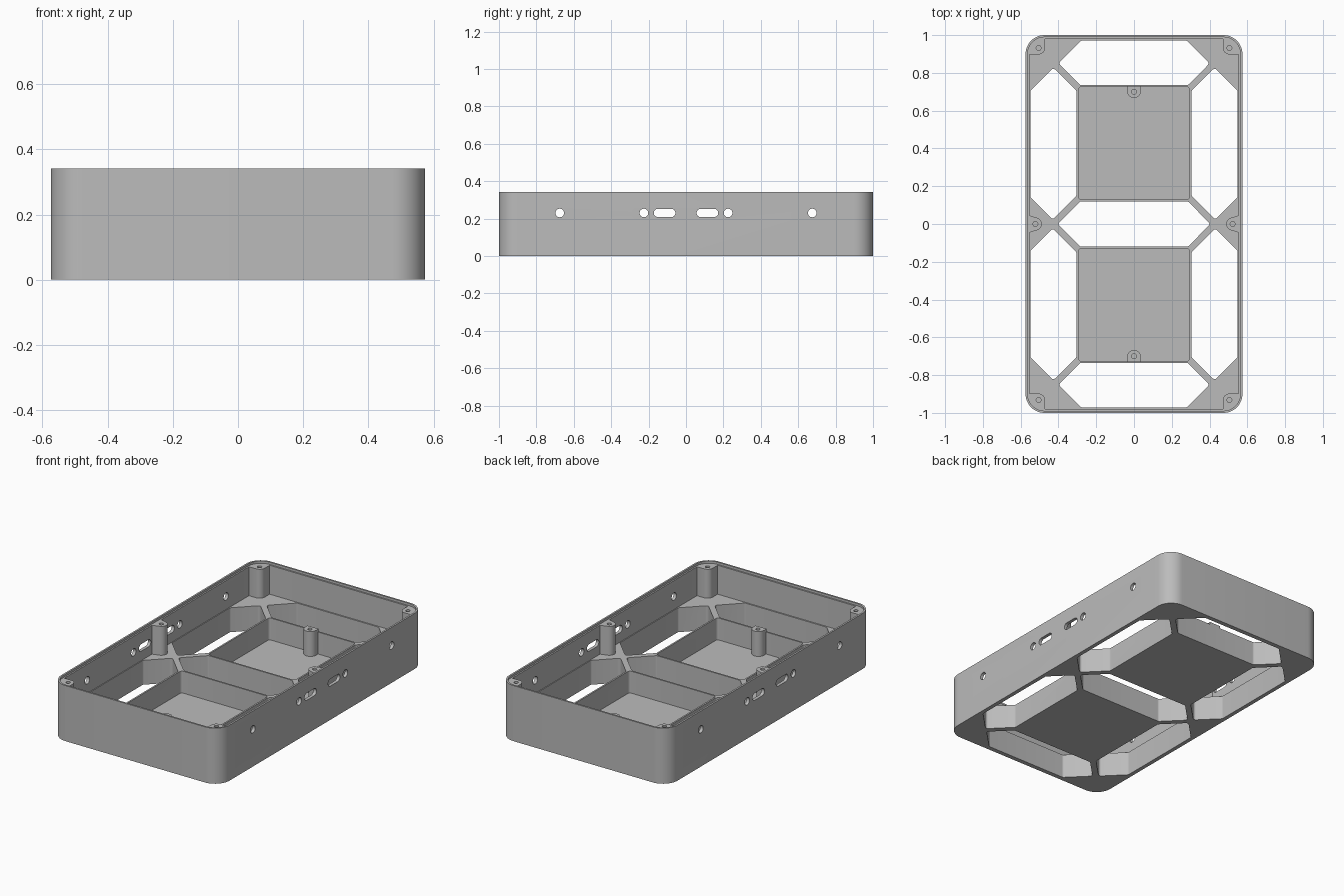
import bpy
import bmesh
import math
from mathutils import Vector

cube = bpy.data.objects.get("Cube")
if cube:
    bpy.data.objects.remove(cube)

HEIGHT, FRAME_TOP, SEAT = 0.342, 0.15, 0.328
grey = bpy.data.materials.new("light grey plastic")
grey.use_nodes = True
colour = (0.5, 0.5, 0.5, 1)
grey.diffuse_color = colour
grey.node_tree.nodes["Principled BSDF"].inputs["Base Color"].default_value = colour


def rounded(points, radius, steps=5):
    """Fillet every corner of a polygon."""
    out = []
    pts = [Vector(p) for p in points]
    for i, p in enumerate(pts):
        a = (pts[i - 1] - p).normalized()
        b = (pts[(i + 1) % len(pts)] - p).normalized()
        half = a.angle(b) / 2
        centre = p + (a + b).normalized() * (radius / math.sin(half))
        start = p + a * (radius / math.tan(half)) - centre
        end = p + b * (radius / math.tan(half)) - centre
        sweep = math.atan2(start.x * end.y - start.y * end.x, start.dot(end))
        for k in range(steps + 1):
            t = sweep * k / steps
            c, s = math.cos(t), math.sin(t)
            out.append(centre + Vector((start.x * c - start.y * s, start.x * s + start.y * c)))
    return out


def rect(x0, x1, y0, y1):
    return [(x0, y0), (x1, y0), (x1, y1), (x0, y1)]


def mirror(points, sx, sy):
    return [(x * sx, y * sy) for x, y in points]


def circle(x, y, r, n=24):
    return [(x + r * math.cos(2 * math.pi * i / n), y + r * math.sin(2 * math.pi * i / n))
            for i in range(n)]


def prism(name, profile, low, high, along_x=False):
    """Extrude a profile along z, or a (y, z) profile along x."""
    bm = bmesh.new()
    place = (lambda p: (low, p[0], p[1])) if along_x else (lambda p: (p[0], p[1], low))
    face = bm.faces.new([bm.verts.new(place(p)) for p in profile])
    new = bmesh.ops.extrude_face_region(bm, geom=[face])["geom"]
    shift = Vector((high - low, 0, 0)) if along_x else Vector((0, 0, high - low))
    bmesh.ops.translate(bm, vec=shift, verts=[v for v in new if isinstance(v, bmesh.types.BMVert)])
    bmesh.ops.recalc_face_normals(bm, faces=bm.faces)
    mesh = bpy.data.meshes.new(name)
    bm.to_mesh(mesh)
    bm.free()
    mesh.materials.append(grey)
    obj = bpy.data.objects.new(name, mesh)
    bpy.context.collection.objects.link(obj)
    return obj


def cut(obj, profile, low, high, along_x=False):
    cutter = prism("cutter", profile, low, high, along_x)
    mod = obj.modifiers.new("cut", "BOOLEAN")
    mod.operation, mod.solver, mod.object = "DIFFERENCE", "EXACT", cutter
    bpy.context.view_layer.objects.active = obj
    bpy.ops.object.modifier_apply(modifier=mod.name)
    bpy.data.objects.remove(cutter)


def finish(obj):
    bpy.ops.object.select_all(action="DESELECT")
    obj.select_set(True)
    bpy.context.view_layer.objects.active = obj
    bpy.ops.object.shade_smooth_by_angle(angle=math.radians(30))


# Outer shell, hollowed above the frame, with a stepped rim
W, L = 0.574, 1.0
case = prism("case_frame", rounded(rect(-W, W, -L, L), 0.1, 12), 0, HEIGHT)
for inset, floor in ((0.02, FRAME_TOP), (0.011, SEAT)):
    cut(case, rounded(rect(inset - W, W - inset, inset - L, L - inset), 0.1 - inset, 12), floor, 1)

# Openings between the diagonal struts
centre_gap = [(-0.285, -0.12), (0.285, -0.12), (0.405, 0), (0.285, 0.12), (-0.285, 0.12), (-0.405, 0)]
cut(case, rounded(centre_gap, 0.015), -1, 1)
end_gap = [(-0.285, 0.735), (0.285, 0.735), (0.4, 0.85), (0.278, 0.972), (-0.278, 0.972), (-0.4, 0.85)]
side_gap = [(0.305, 0.148), (0.43, 0.023), (0.549, 0.142), (0.549, 0.705), (0.427, 0.827), (0.305, 0.705)]
for sy in (-1, 1):
    cut(case, rounded(mirror(end_gap, 1, sy), 0.015), -1, 1)
    for sx in (-1, 1):
        cut(case, rounded(mirror(side_gap, sx, sy), 0.015), -1, 1)
    # Square trays with thin floors
    cut(case, rounded(mirror(rect(-0.295, 0.295, 0.13, 0.725), 1, sy), 0.015), 0.015, 1)

# Round holes and slots through both long walls
PORT = 0.23
for sy in (-1, 1):
    for y in (0.225, 0.675):
        cut(case, circle(y * sy, PORT, 0.023), -1, 1, True)
    slot = [(y * sy, z) for y, z in rect(0.057, 0.172, PORT - 0.022, PORT + 0.022)]
    cut(case, rounded(slot, 0.0215, 8), -1, 1, True)
finish(case)


def screw_post(name, profile, low, top, x, y):
    post = prism(name, profile, low, top)
    cut(post, circle(x, y, 0.013, 16), top - 0.1, 1)
    finish(post)


def arc(x, y, r, start, end, n=10):
    angles = [math.radians(start + (end - start) * i / n) for i in range(n + 1)]
    return [(x + r * math.cos(a), y + r * math.sin(a)) for a in angles]


# Corner posts, filling the shell's rounded corners
corner = arc(0.505, 0.932, 0.034, 180, 270) + [(0.56, 0.898)] + arc(0.474, 0.9, 0.09, 0, 90) + [(0.471, 0.986)]
# Flared posts halfway along the long walls
flared = [(0.56, 0.047)] + arc(0.522, 0, 0.034, 110, 250) + [(0.56, -0.047)]
# Short posts against the outer tray walls
short = [(0.038, 0.73), (-0.038, 0.73)] + arc(0, 0.705, 0.038, 180, 360)

for sy, end in ((-1, "front"), (1, "back")):
    for sx, side in ((-1, "right"), (1, "left")):
        screw_post(f"{end}_{side}_corner_post", mirror(corner, sx, sy),
                   FRAME_TOP - 0.01, SEAT, 0.505 * sx, 0.932 * sy)
    screw_post(f"{end}_tray_post", mirror(short, 1, sy), 0.01, 0.168, 0, 0.7 * sy)
for sx, side in ((-1, "right"), (1, "left")):
    screw_post(f"{side}_middle_post", mirror(flared, sx, 1), FRAME_TOP - 0.01, SEAT, 0.522 * sx, 0)
